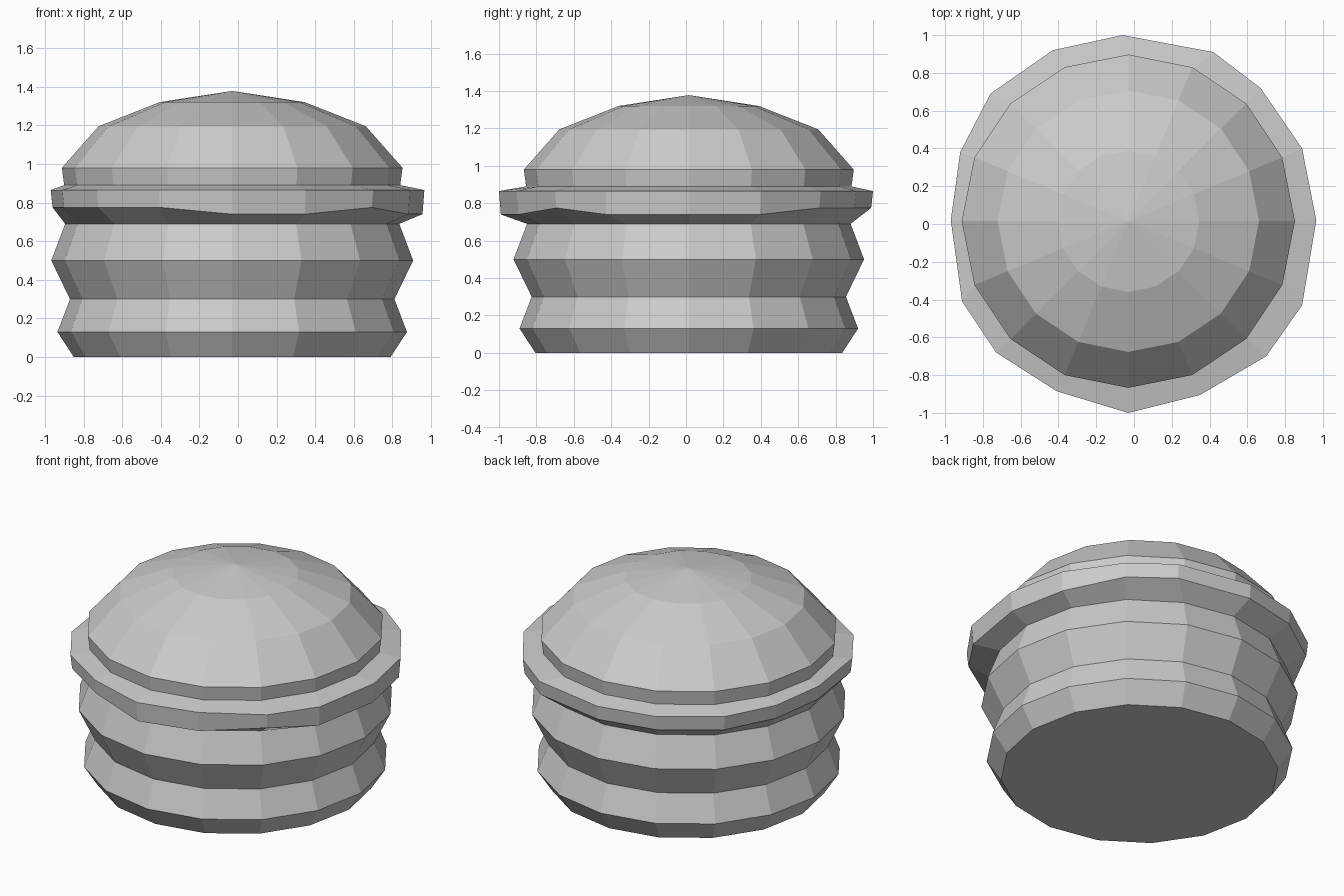
import bpy, bmesh
from math import cos, sin, tau

if "Cube" in bpy.data.objects:
    bpy.data.objects.remove(bpy.data.objects["Cube"])

SIDES = 16
CX, CY = -0.03, 0.015

# Hand-shaped outline of the protruding rim, counter-clockwise from +x
RIM = [(0.965, 0.02), (0.89, 0.40), (0.67, 0.72), (0.42, 0.91),
       (-0.06, 1.0), (-0.43, 0.92), (-0.76, 0.69), (-0.92, 0.38),
       (-0.97, 0.02), (-0.91, -0.41), (-0.73, -0.68), (-0.41, -0.885),
       (-0.03, -1.0), (0.35, -0.905), (0.70, -0.70), (0.89, -0.43)]
HIGH = {2, 3, 4, 5, 6, 7, 8, 9, 10, 11, 14}   # rim corners with a raised lower edge

bm = bmesh.new()


def circle(r, z):
    return [bm.verts.new((CX + r * cos(tau * i / SIDES), CY + r * sin(tau * i / SIDES), z))
            for i in range(SIDES)]


# Ribbed base
rings = [circle(r, z) for r, z in
         [(0.82, 0), (0.905, 0.13), (0.84, 0.30), (0.937, 0.50), (0.865, 0.69)]]
# Uneven rim
rings.append([bm.verts.new((x * 0.99, y * 0.99, 0.775 if i in HIGH else 0.74))
              for i, (x, y) in enumerate(RIM)])
rings.append([bm.verts.new((x, y, 0.865)) for x, y in RIM])
# Domed cap
rings += [circle(r, z) for r, z in
          [(0.87, 0.89), (0.882, 0.98), (0.692, 1.195), (0.375, 1.32)]]

for a, b in zip(rings, rings[1:]):
    for i in range(SIDES):
        j = (i + 1) % SIDES
        bm.faces.new((a[i], a[j], b[j], b[i]))
bm.faces.new(rings[0][::-1])
tip = bm.verts.new((CX, CY, 1.378))
for i in range(SIDES):
    bm.faces.new((rings[-1][i], rings[-1][(i + 1) % SIDES], tip))

mesh = bpy.data.meshes.new("domed_canister")
bm.to_mesh(mesh)
bm.free()
bpy.context.collection.objects.link(bpy.data.objects.new("domed_canister", mesh))
